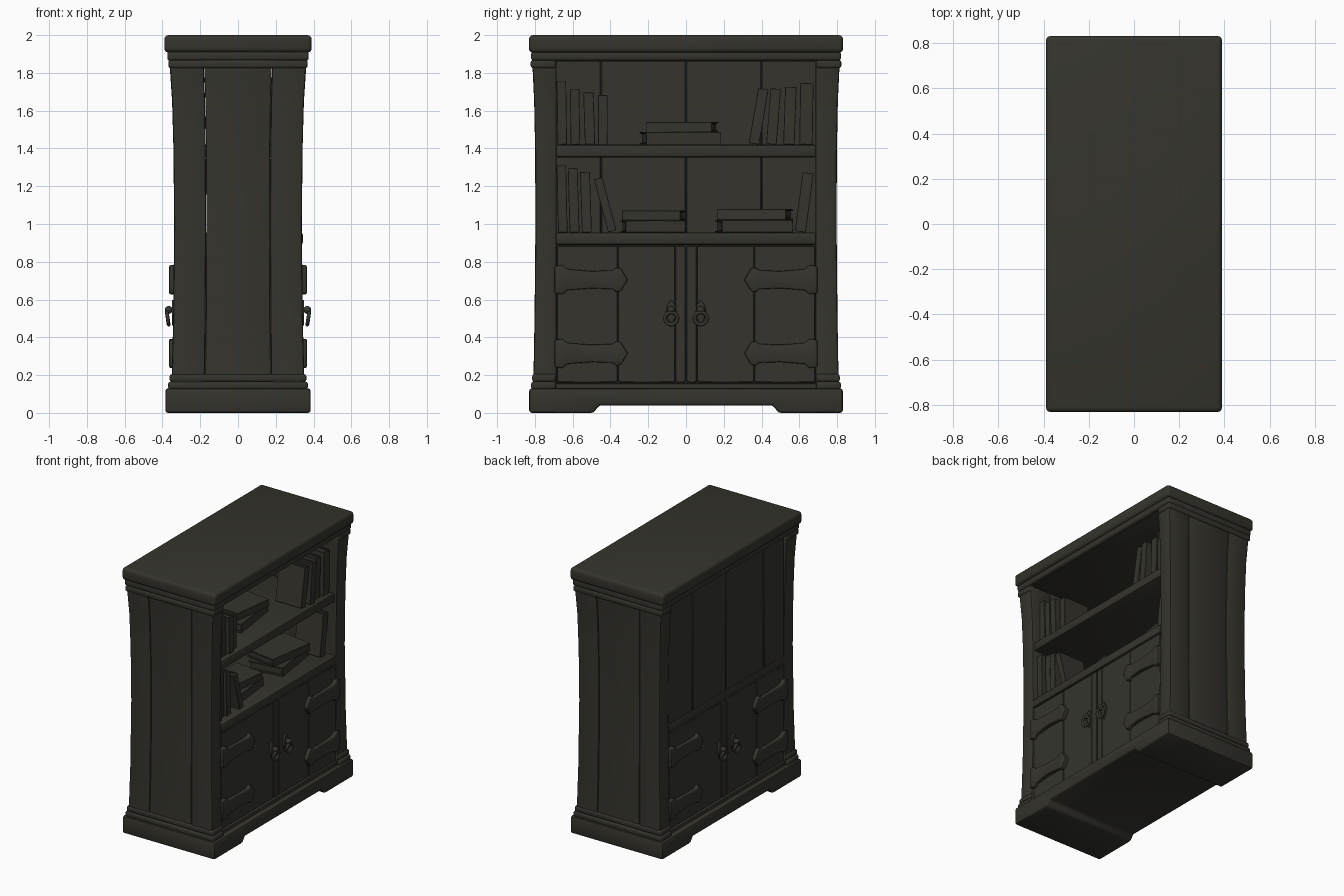
import bpy, bmesh, math
from mathutils import Matrix, Vector

if "Cube" in bpy.data.objects:
    bpy.data.objects.remove(bpy.data.objects["Cube"])

wood = bpy.data.materials.new("dark_wood")
wood.diffuse_color = (0.035, 0.034, 0.026, 1)
wood.use_nodes = True
wood.node_tree.nodes["Principled BSDF"].inputs["Base Color"].default_value = wood.diffuse_color


def finish(name, bm, bevel=0.0, segments=2):
    bmesh.ops.recalc_face_normals(bm, faces=bm.faces[:])
    if bevel:
        bmesh.ops.bevel(bm, geom=[e for e in bm.edges if e.calc_face_angle(0) > 0.6],
                        offset=bevel, segments=segments, profile=0.5,
                        affect='EDGES', clamp_overlap=True)
    me = bpy.data.meshes.new(name)
    bm.to_mesh(me)
    bm.free()
    me.materials.append(wood)
    me.shade_smooth()
    me.set_sharp_from_angle(angle=math.radians(40))
    ob = bpy.data.objects.new(name, me)
    bpy.context.collection.objects.link(ob)
    return ob


def add_box(bm, lo, hi):
    lo, hi = Vector(lo), Vector(hi)
    m = Matrix.Translation((lo + hi) / 2) @ Matrix.Diagonal((*(hi - lo), 1))
    bmesh.ops.create_cube(bm, size=1, matrix=m)


def box(name, lo, hi, bevel=0.006, segments=2):
    bm = bmesh.new()
    add_box(bm, lo, hi)
    return finish(name, bm, bevel, segments)


def prism(name, pts, x0, x1, bevel=0.006):
    # outline in y/z, extruded along x
    bm = bmesh.new()
    a = [bm.verts.new((x0, y, z)) for y, z in pts]
    b = [bm.verts.new((x1, y, z)) for y, z in pts]
    bm.faces.new(a)
    bm.faces.new(b)
    for i in range(len(pts)):
        j = (i + 1) % len(pts)
        bm.faces.new((a[i], a[j], b[j], b[i]))
    return finish(name, bm, bevel)


def loft(name, rings, bevel):
    # stack of rectangles (z, x0, x1, y0, y1)
    bm = bmesh.new()
    loops = [[bm.verts.new(p) for p in ((x0, y0, z), (x1, y0, z), (x1, y1, z), (x0, y1, z))]
             for z, x0, x1, y0, y1 in rings]
    for a, b in zip(loops, loops[1:]):
        for i in range(4):
            j = (i + 1) % 4
            bm.faces.new((a[i], a[j], b[j], b[i]))
    bm.faces.new(loops[0])
    bm.faces.new(loops[-1])
    return finish(name, bm, bevel)


# base with a low arch running under it
prism("base_plinth", [(-.83, 0), (-.49, 0), (-.46, .04), (.46, .04), (.49, 0),
                      (.83, 0), (.83, .13), (-.83, .13)], -.385, .385, .014)

# top slab and moulding
box("top_slab", (-.39, -.832, 1.908), (.39, .832, 2.0), .022, 3)
box("top_moulding", (-.374, -.82, 1.865), (.374, .82, 1.915), .014, 3)

# waisted side walls of three planks each: z, half depth, half width
wall = [(.12, .354, .811), (.22, .35, .807), (.5, .343, .802), (1.0, .338, .797),
        (1.4, .342, .799), (1.65, .349, .804), (1.8, .359, .811), (1.88, .366, .816)]
for s in (-1, 1):
    for k, (f0, f1) in enumerate(((-1, -.5), (-.495, .495), (.5, 1))):
        d = .003 if k == 1 else 0
        loft(f"side_plank_{s}_{k}",
             [(z, hx * f0, hx * f1, *sorted((s * .686, s * (hy - d)))) for z, hx, hy in wall],
             .006 if k == 1 else .012)
    # corner collars above the plinth and under the top
    for nm, z0, z1, hx, hy in (("foot_collar", .125, .165, .37, .82), ("foot_bead", .165, .205, .362, .814),
                               ("cap_bead", 1.825, 1.868, .369, .822)):
        y0, y1 = sorted((s * .69, s * hy))
        box(f"{nm}_{s}", (-hx, y0, z0), (hx, y1, z1), .012, 3)

# cupboard core, rails, shelves
box("cupboard_core", (-.315, -.69, .12), (.315, .69, .9), 0)
box("bottom_rail", (-.345, -.69, .125), (.345, .69, .156), .006)
box("counter_board", (-.34, -.69, .89), (.343, .69, .955), .012)
box("middle_shelf", (-.31, -.69, 1.352), (.328, .69, 1.42), .014)
box("ceiling_board", (-.34, -.69, 1.86), (.345, .69, 1.9), .005)

# back planks of the open shelves
cuts = [-.69, -.45, 0, .4, .69]
for i, (a, b) in enumerate(zip(cuts, cuts[1:])):
    d = .003 * (i % 2)
    box(f"back_plank_{i}", (-.335 + d, a + .001, .94), (-.3 + d, b - .001, 1.875), .004, 1)


def strap(s, y, z):
    # forged strap hinge with a spear-shaped tip
    half = [(.695, .072), (.655, .078), (.63, .056), (.5, .046), (.385, .05),
            (.37, .066), (.345, .06)]
    pts = [(y * a, z + h) for a, h in half] + [(y * .308, z)] + [(y * a, z - h) for a, h in reversed(half)]
    prism(f"strap_hinge_{s}_{y}_{z}", pts, s * .325, s * .364, .007)


# doors, hinges and pulls on both long faces
for s in (-1, 1):
    for y in (-1, 1):
        for k, (a, b) in enumerate(((.003, .055), (.057, .36), (.362, .682))):
            y0, y1 = sorted((y * a, y * b))
            x0, x1 = sorted((s * .3, s * (.337 - .002 * (k == 1))))
            box(f"door_plank_{s}_{y}_{k}", (x0, y0, .162), (x1, y1, .884), .003, 1)
        for z in (.315, .705):
            strap(s, y, z)
        c = y * .078
        prism(f"pull_plate_{s}_{y}", [(c - .03, .52), (c, .46), (c + .03, .52), (c + .022, .57),
                                      (c, .6), (c - .022, .57)], s * .325, s * .35, .004)
        bm = bmesh.new()
        bmesh.ops.create_uvsphere(bm, u_segments=14, v_segments=8, radius=.021,
                                  matrix=Matrix.Translation((s * .367, c, .545)))
        finish(f"pull_knob_{s}_{y}", bm)
        bpy.ops.mesh.primitive_torus_add(major_segments=20, minor_segments=8, major_radius=.033,
                                         minor_radius=.01, location=(s * .372, c, .5),
                                         rotation=(0, math.pi / 2 + s * .15, 0))
        ring = bpy.context.object
        ring.name = f"pull_ring_{s}_{y}"
        ring.data.materials.append(wood)
        ring.data.shade_smooth()


def book(name, t, d, h, matrix):
    # two boards, spine on +x, recessed pages; thickness y, height z
    bm = bmesh.new()
    c = .009
    add_box(bm, (-d / 2, -t / 2, 0), (d / 2, -t / 2 + c, h))
    add_box(bm, (-d / 2, t / 2 - c, 0), (d / 2, t / 2, h))
    add_box(bm, (d / 2 - c, -t / 2, 0), (d / 2 + .006, t / 2, h))
    add_box(bm, (-d / 2 + .01, -t / 2 + c, .01), (d / 2 - c, t / 2 - c, h - .01))
    ob = finish(name, bm, .002, 1)
    ob.matrix_world = matrix


# standing books: bottom centre y, top centre y, bottom z, height, thickness
standing = [(-.655, -.66, 1.42, .335, .05), (-.585, -.59, 1.42, .295, .05), (-.508, -.517, 1.42, .275, .054),
            (-.44, -.44, 1.42, .262, .05), (.36, .41, 1.42, .295, .055), (.452, .475, 1.42, .295, .055),
            (.545, .555, 1.42, .305, .06), (.635, .64, 1.42, .325, .07),
            (-.652, -.66, .955, .355, .05), (-.59, -.6, .955, .34, .052), (-.525, -.535, .955, .32, .052),
            (-.39, -.468, .955, .29, .045), (.605, .647, .955, .315, .058)]
for i, (y0, y1, z, h, t) in enumerate(standing):
    ang = math.atan2(y1 - y0, h)
    lift = abs(math.sin(ang)) * t / 2
    book(f"standing_book_{i}", t, .21, h,
         Matrix.Translation((.17 + .012 * (i % 3), y0, z + lift)) @ Matrix.Rotation(-ang, 4, 'X'))

# lying books: centre x, centre y, bottom z, thickness, depth, length, turn
lying = [(.02, -.03, 1.42, .066, .25, .4, 8), (.02, -.02, 1.486, .054, .23, .35, -8),
         (.1, -.175, .955, .064, .25, .32, 6), (.09, -.17, 1.019, .052, .23, .31, -7),
         (.08, .36, .955, .066, .26, .38, 8), (.08, .365, 1.021, .058, .24, .37, -9)]
for i, (x, y, z, t, d, l, turn) in enumerate(lying):
    book(f"lying_book_{i}", t, d, l,
         Matrix.Translation((x, y, z + t / 2)) @ Matrix.Rotation(math.radians(turn), 4, 'Z')
         @ Matrix.Rotation(math.pi / 2, 4, 'X') @ Matrix.Translation((0, 0, -l / 2)))
